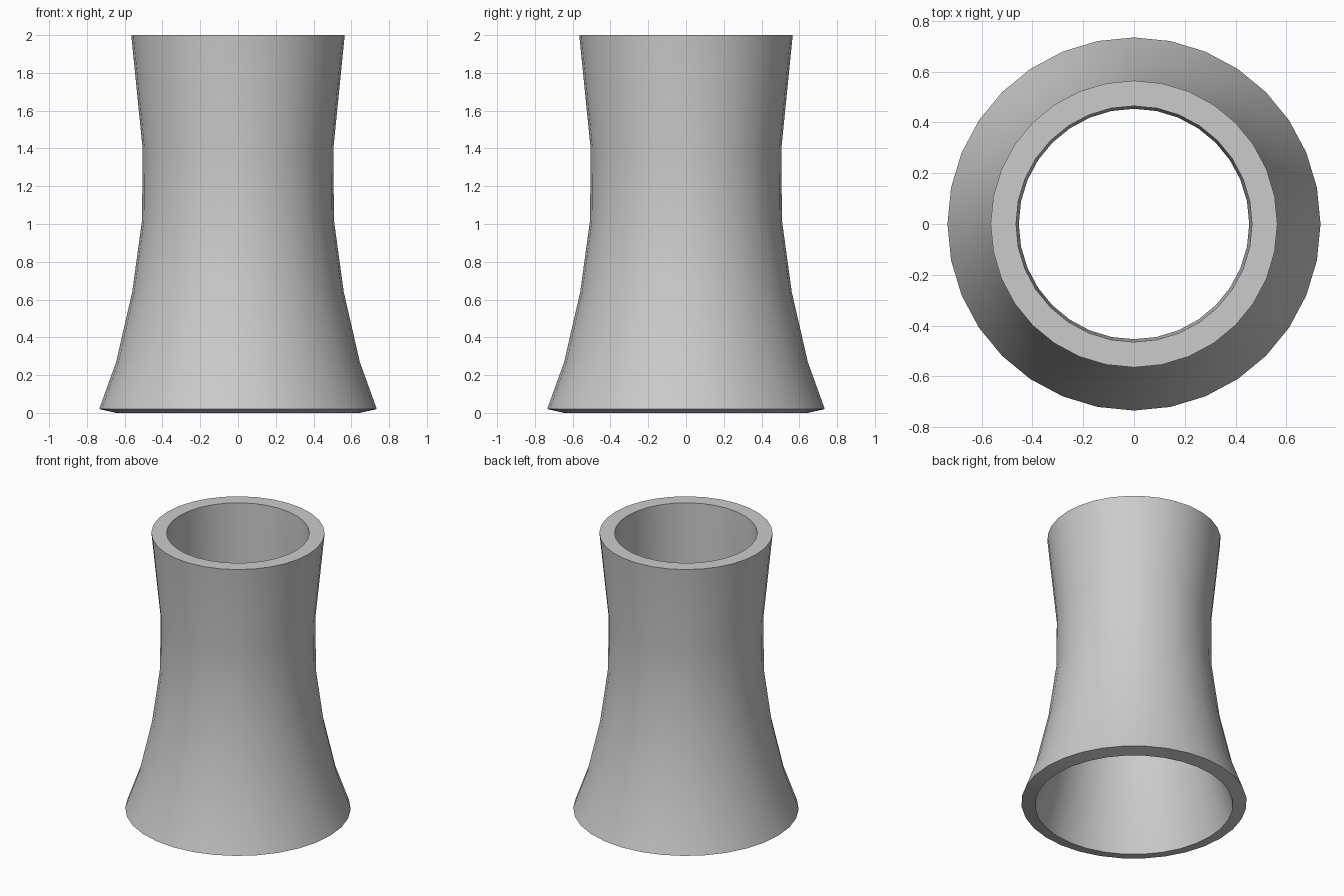
import bpy
import bmesh
from math import sin, cos, tau, radians

SIDES = 32

cube = bpy.data.objects.get("Cube")
if cube:
    bpy.data.objects.remove(cube, do_unlink=True)

# Plain concrete grey
concrete = bpy.data.materials.new("concrete_grey")
concrete.use_nodes = True
grey = (0.6, 0.6, 0.6, 1)
concrete.diffuse_color = grey
concrete.node_tree.nodes["Principled BSDF"].inputs["Base Color"].default_value = grey


def lathe(name, profile, material):
    """Turn a closed (radius, height) profile around the z axis."""
    bm = bmesh.new()
    rings = [[bm.verts.new((r * cos(tau * i / SIDES), r * sin(tau * i / SIDES), z))
              for i in range(SIDES)] for r, z in profile]
    for a, b in zip(rings, rings[1:] + rings[:1]):
        for i in range(SIDES):
            j = (i + 1) % SIDES
            bm.faces.new((a[i], a[j], b[j], b[i]))
    bmesh.ops.recalc_face_normals(bm, faces=bm.faces)
    mesh = bpy.data.meshes.new(name)
    bm.to_mesh(mesh)
    bm.free()
    mesh.materials.append(material)
    obj = bpy.data.objects.new(name, mesh)
    bpy.context.collection.objects.link(obj)
    bpy.ops.object.select_all(action="DESELECT")
    obj.select_set(True)
    bpy.context.view_layer.objects.active = obj
    bpy.ops.object.shade_smooth_by_angle(angle=radians(30))
    return obj


# Outer wall going up, flat top rim, inner wall going down, sloped foot
outer_wall = [(0.735, 0.02), (0.645, 0.27), (0.56, 0.64),
              (0.508, 1.02), (0.505, 1.4), (0.565, 2)]
inner_wall = [(0.465, 2), (0.454, 1.4), (0.456, 1.02),
              (0.495, 0.64), (0.57, 0.26), (0.645, 0)]
lathe("tower_shell", outer_wall + inner_wall, concrete)
